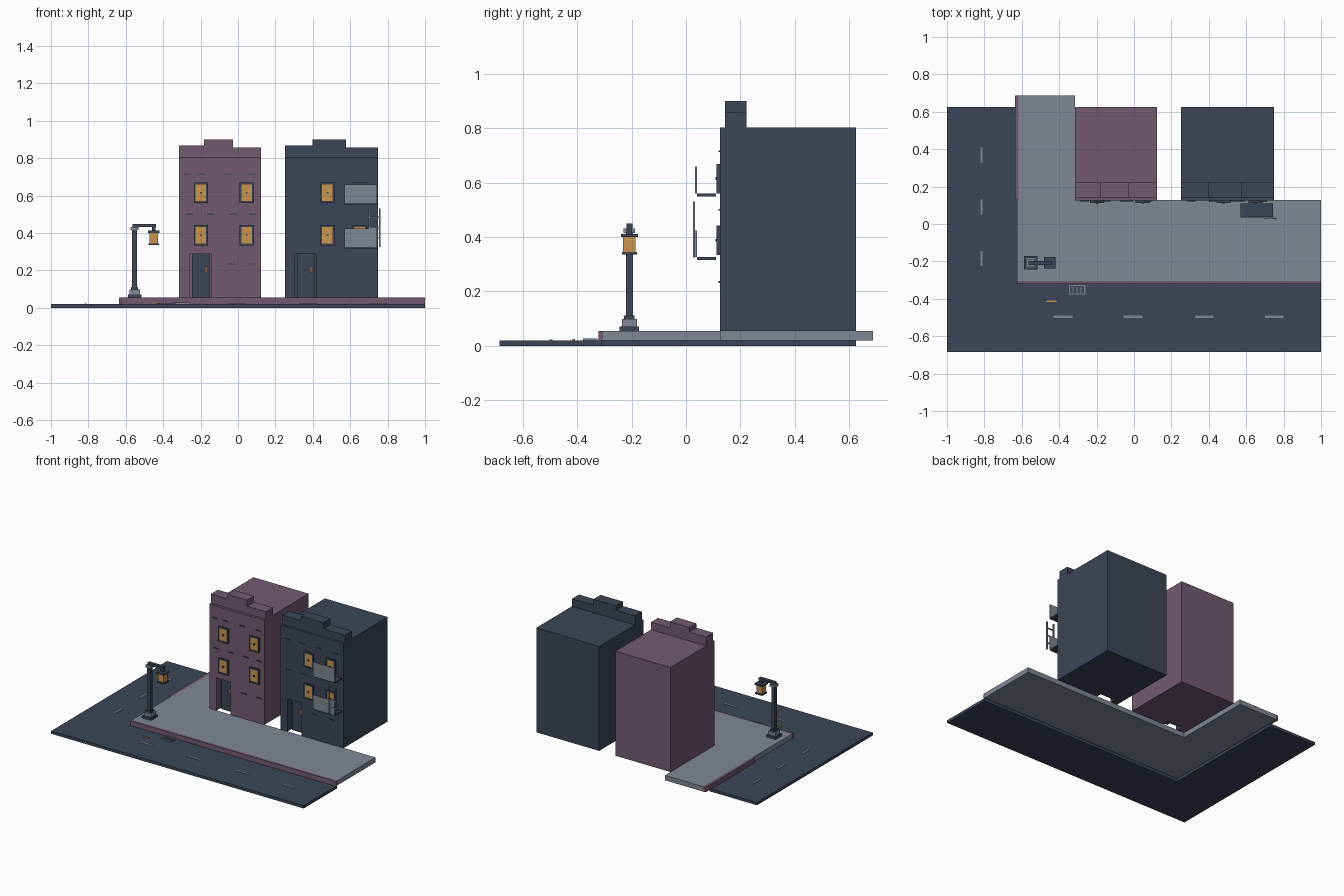
import bpy
import bmesh

cube = bpy.data.objects.get("Cube")
if cube:
    bpy.data.objects.remove(cube, do_unlink=True)


def material(name, rgb):
    m = bpy.data.materials.new(name)
    m.use_nodes = True
    m.diffuse_color = (*rgb, 1)
    m.node_tree.nodes["Principled BSDF"].inputs["Base Color"].default_value = (*rgb, 1)
    return m


DARK = material("slate_blue", (0.045, 0.061, 0.093))
PLUM = material("plum_brick", (0.165, 0.105, 0.159))
GREY = material("pavement_grey", (0.216, 0.246, 0.292))
GLOW = material("amber_light", (0.597, 0.305, 0.078))


def finish(name, bm, mat):
    bmesh.ops.recalc_face_normals(bm, faces=bm.faces)
    mesh = bpy.data.meshes.new(name)
    bm.to_mesh(mesh)
    bm.free()
    mesh.materials.append(mat)
    obj = bpy.data.objects.new(name, mesh)
    bpy.context.collection.objects.link(obj)
    return obj


def boxes(name, mat, *spans):
    """One object from boxes, each given as x0, x1, y0, y1, z0, z1."""
    bm = bmesh.new()
    for x0, x1, y0, y1, z0, z1 in spans:
        verts = bmesh.ops.create_cube(bm, size=1)["verts"]
        for v in verts:
            v.co.x = x1 if v.co.x > 0 else x0
            v.co.y = y1 if v.co.y > 0 else y0
            v.co.z = z1 if v.co.z > 0 else z0
    return finish(name, bm, mat)


def prism(name, mat, outline, z0, z1):
    """Plan outline extruded upwards."""
    bm = bmesh.new()
    face = bm.faces.new([bm.verts.new((x, y, z0)) for x, y in outline])
    out = bmesh.ops.extrude_face_region(bm, geom=[face])["geom"]
    for v in out:
        if isinstance(v, bmesh.types.BMVert):
            v.co.z = z1
    return finish(name, bm, mat)


# Ground: L-shaped road, pavement and kerbs
ROAD, WALK = 0.02, 0.055
prism("road", DARK, [(-1, -0.685), (1, -0.685), (1, -0.31), (-0.625, -0.31),
                     (-0.625, 0.625), (-1, 0.625)], 0, ROAD)
prism("pavement", GREY, [(-0.625, -0.305), (1, -0.305), (1, 0.128), (-0.315, 0.128),
                         (-0.315, 0.688), (-0.618, 0.688), (-0.618, 0.128),
                         (-0.625, 0.128)], ROAD, WALK)
boxes("kerbs", PLUM, (-0.625, 1, -0.322, -0.305, ROAD, WALK),
      (-0.637, -0.618, 0.128, 0.688, ROAD, WALK))

# Road markings and drain
dashes = [(x, x + 0.1, -0.502, -0.49, ROAD, 0.023) for x in (-0.43, -0.055, 0.325, 0.7)]
dashes += [(-0.82, -0.81, y, y + 0.08, ROAD, 0.023) for y in (-0.225, 0.052, 0.328)]
boxes("road_dashes", GREY, *dashes)
boxes("amber_marker", GLOW, (-0.468, -0.415, -0.417, -0.408, ROAD, 0.025))
drain = [(-0.348, -0.26, y, y + 0.006, ROAD, 0.028) for y in (-0.378, -0.332)]
drain += [(x, x + 0.006, -0.378, -0.326, ROAD, 0.028) for x in (-0.348, -0.266)]
drain += [(x, x + 0.005, -0.366, -0.338, ROAD, 0.026) for x in (-0.328, -0.307, -0.286)]
boxes("drain_grate", GREY, *drain)

# Buildings
FRONT, BACK, ROOF, DOOR_TOP = 0.125, 0.625, 0.803, 0.288


def building(name, mat, x0, x1, steps, door, windows, bricks):
    d0, d1 = door
    recess = FRONT + 0.05
    # Ground storey has a notched plan for the doorway
    prism(name + "_ground_storey", mat,
          [(x0, FRONT), (d0, FRONT), (d0, recess), (d1, recess), (d1, FRONT),
           (x1, FRONT), (x1, BACK), (x0, BACK)], WALK, DOOR_TOP)
    boxes(name + "_upper_storeys", mat, (x0, x1, FRONT, BACK, DOOR_TOP, ROOF))

    # Stepped parapet
    edges = [x0, *steps, x1]
    tops = (0.868, 0.9, 0.857)
    boxes(name + "_parapet", mat,
          *[(edges[i], edges[i + 1], 0.143, 0.222, ROOF, tops[i]) for i in range(3)])

    # Door and handle
    boxes(name + "_door", DARK, (d0 + 0.012, d1 - 0.004, recess - 0.012, recess, WALK, DOOR_TOP))
    boxes(name + "_door_handle", GLOW,
          (d1 - 0.032, d1 - 0.022, recess - 0.022, recess - 0.012, 0.19, 0.222))

    # Windows: four frame bars, a lit pane and a small centre boss
    frames, panes, bosses = [], [], []
    for cx in windows:
        for cz in (0.388, 0.615):
            w, h, t = 0.038, 0.054, 0.01
            for s in (-1, 1):
                a, b = sorted((cx + s * w, cx + s * (w - t)))
                frames.append((a, b, 0.113, FRONT, cz - h, cz + h))
                a, b = sorted((cz + s * h, cz + s * (h - t)))
                frames.append((cx - w + t, cx + w - t, 0.113, FRONT, a, b))
            panes.append((cx - w + t, cx + w - t, 0.116, FRONT, cz - h + t, cz + h - t))
            bosses.append((cx - 0.005, cx + 0.005, 0.108, 0.116, cz - 0.005, cz + 0.005))
    boxes(name + "_window_frames", DARK, *frames)
    boxes(name + "_window_panes", GLOW, *panes)
    boxes(name + "_window_bosses", DARK, *bosses)

    # Raised brick courses
    boxes(name + "_bricks", DARK,
          *[(x0 + dx, x0 + dx + 0.04, FRONT - 0.005, FRONT, z, z + 0.007)
            for z, offsets in bricks for dx in offsets])


building("plum_house", PLUM, -0.315, 0.122, (-0.183, -0.028), (-0.258, -0.145),
         (-0.198, 0.047),
         [(0.712, (0.025, 0.105, 0.24, 0.37)), (0.497, (0.035, 0.15, 0.27, 0.375)),
          (0.231, (0.255, 0.375))])
building("slate_house", DARK, 0.25, 0.748, (0.397, 0.577), (0.303, 0.417),
         (0.478, 0.65),
         [(0.712, (0.03, 0.15, 0.28, 0.42)), (0.497, (0.04, 0.16, 0.3)),
          (0.231, (0.25, 0.38))])

# Balconies and ladder
for label, z in (("lower", 0.315), ("upper", 0.549)):
    boxes(label + "_balcony_floor", DARK, (0.57, 0.742, 0.04, 0.11, z, z + 0.011))
    boxes(label + "_balcony_panel", GREY, (0.57, 0.742, 0.033, 0.041, z + 0.011, z + 0.11))
ladder = [(x, x + 0.008, 0.025, 0.033, 0.325, 0.53) for x in (0.698, 0.753)]
ladder += [(0.706, 0.753, 0.026, 0.032, z, z + 0.007) for z in (0.37, 0.425, 0.48)]
boxes("ladder", GREY, *ladder)


# Street lamp
def stack(name, mat, cx, *tiers):
    """Square tiers centred on the lamp line, each half width, z0, z1."""
    boxes(name, mat, *[(cx - r, cx + r, -0.208 - r, -0.208 + r, a, b) for r, a, b in tiers])


POST, LANTERN = -0.553, -0.45
stack("lamp_foot", DARK, POST, (0.036, WALK, 0.072))
stack("lamp_plinth", GREY, POST, (0.028, 0.072, 0.098))
stack("lamp_post", DARK, POST, (0.019, 0.098, 0.112), (0.013, 0.112, 0.415))
stack("lamp_collar", GREY, POST, (0.021, 0.415, 0.432))
boxes("lamp_arm", DARK, (-0.565, -0.438, -0.219, -0.197, 0.432, 0.449))
stack("lantern_hanger", DARK, LANTERN, (0.01, 0.412, 0.432))
stack("lantern_cap", DARK, LANTERN, (0.031, 0.4, 0.412))
stack("lantern_light", GLOW, LANTERN, (0.023, 0.345, 0.4))
stack("lantern_base", DARK, LANTERN, (0.028, 0.335, 0.345))
